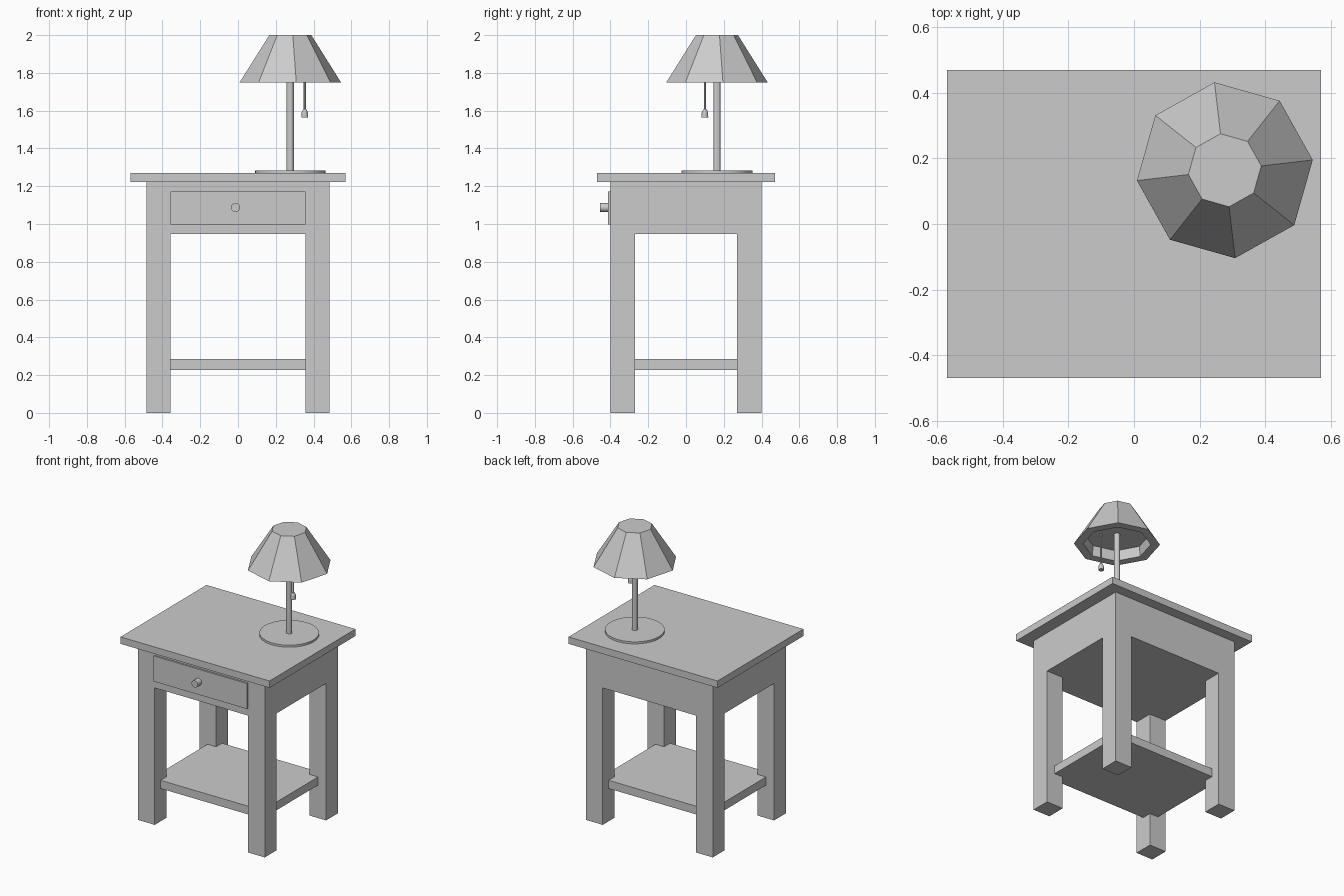
import bpy, bmesh, math

cube = bpy.data.objects.get("Cube")
if cube:
    bpy.data.objects.remove(cube)

GREY = (0.6, 0.6, 0.6, 1.0)
mat = bpy.data.materials.new("plain grey")
mat.use_nodes = True
mat.diffuse_color = GREY
bsdf = next(n for n in mat.node_tree.nodes if n.type == "BSDF_PRINCIPLED")
bsdf.inputs["Base Color"].default_value = GREY


def finish(name, bm, location=(0, 0, 0), rotation=(0, 0, 0)):
    bmesh.ops.recalc_face_normals(bm, faces=bm.faces)
    mesh = bpy.data.meshes.new(name)
    bm.to_mesh(mesh)
    bm.free()
    mesh.materials.append(mat)
    obj = bpy.data.objects.new(name, mesh)
    obj.location = location
    obj.rotation_euler = rotation
    bpy.context.collection.objects.link(obj)
    return obj


def box(name, x, y, z):
    """Box from (min, max) pairs on each axis."""
    bm = bmesh.new()
    bmesh.ops.create_cube(bm, size=1)
    for v in bm.verts:
        for i, (low, high) in enumerate((x, y, z)):
            v.co[i] = high if v.co[i] > 0 else low
    return finish(name, bm)


def lathe(name, profile, sides, location, rotation=(0, 0, 0), smooth=False):
    """Closed solid of stacked rings given as (radius, height)."""
    bm = bmesh.new()
    rings = []
    for r, z in profile:
        angles = [math.tau * i / sides for i in range(sides)]
        rings.append([bm.verts.new((r * math.cos(a), r * math.sin(a), z)) for a in angles])
    for a, b in zip(rings, rings[1:]):
        for i in range(sides):
            j = (i + 1) % sides
            bm.faces.new((a[i], a[j], b[j], b[i]))
    bm.faces.new(rings[0])
    bm.faces.new(rings[-1])
    obj = finish(name, bm, location, rotation)
    if smooth:
        bpy.ops.object.select_all(action="DESELECT")
        obj.select_set(True)
        bpy.context.view_layer.objects.active = obj
        bpy.ops.object.shade_smooth_by_angle(angle=math.radians(35))
    return obj


# Table: outer half sizes and inner leg faces
OX, OY, IX, IY = 0.485, 0.40, 0.357, 0.27
APRON, TOP = 0.947, 1.27
box("tabletop", (-0.57, 0.57), (-0.47, 0.47), (1.222, TOP))
box("drawer_case", (-OX, OX), (-OY, OY), (APRON, 1.222))
box("lower_shelf", (-0.423, 0.423), (-0.336, 0.336), (0.227, 0.284))
for sx, side in ((-1, "right"), (1, "left")):
    for sy, end in ((-1, "front"), (1, "back")):
        box(f"{end}_{side}_leg", sorted((sx * IX, sx * OX)),
            sorted((sy * IY, sy * OY)), (0, APRON))

# Drawer front and knob
box("drawer_front", (-IX, IX), (-0.412, -OY), (0.997, 1.173))
lathe("drawer_knob", [(0.024, 0), (0.024, 0.045)], 16, (-0.013, -0.41, 1.087),
      (math.radians(90), 0, 0), smooth=True)

# Lamp
LX, LY = 0.277, 0.164
lathe("lamp_base", [(0.187, TOP), (0.187, 1.284)], 32, (LX, LY, 0), smooth=True)
lathe("lamp_pole", [(0.019, 1.28), (0.019, 1.83)], 12, (LX, LY, 0))
# Eight-sided shade with a shallow recess underneath
lathe("lamp_shade", [(0.205, 1.82), (0.212, 1.75), (0.27, 1.75), (0.112, 2.0)], 8,
      (LX, LY, 0), (0, 0, math.radians(6.7)))
# Pull cord with a small bell
lathe("pull_cord", [(0.006, 1.6), (0.006, 1.83)], 8, (0.353, 0.1, 0))
lathe("cord_bell", [(0.018, 1.563), (0.017, 1.59), (0.009, 1.607)], 12, (0.353, 0.1, 0))
